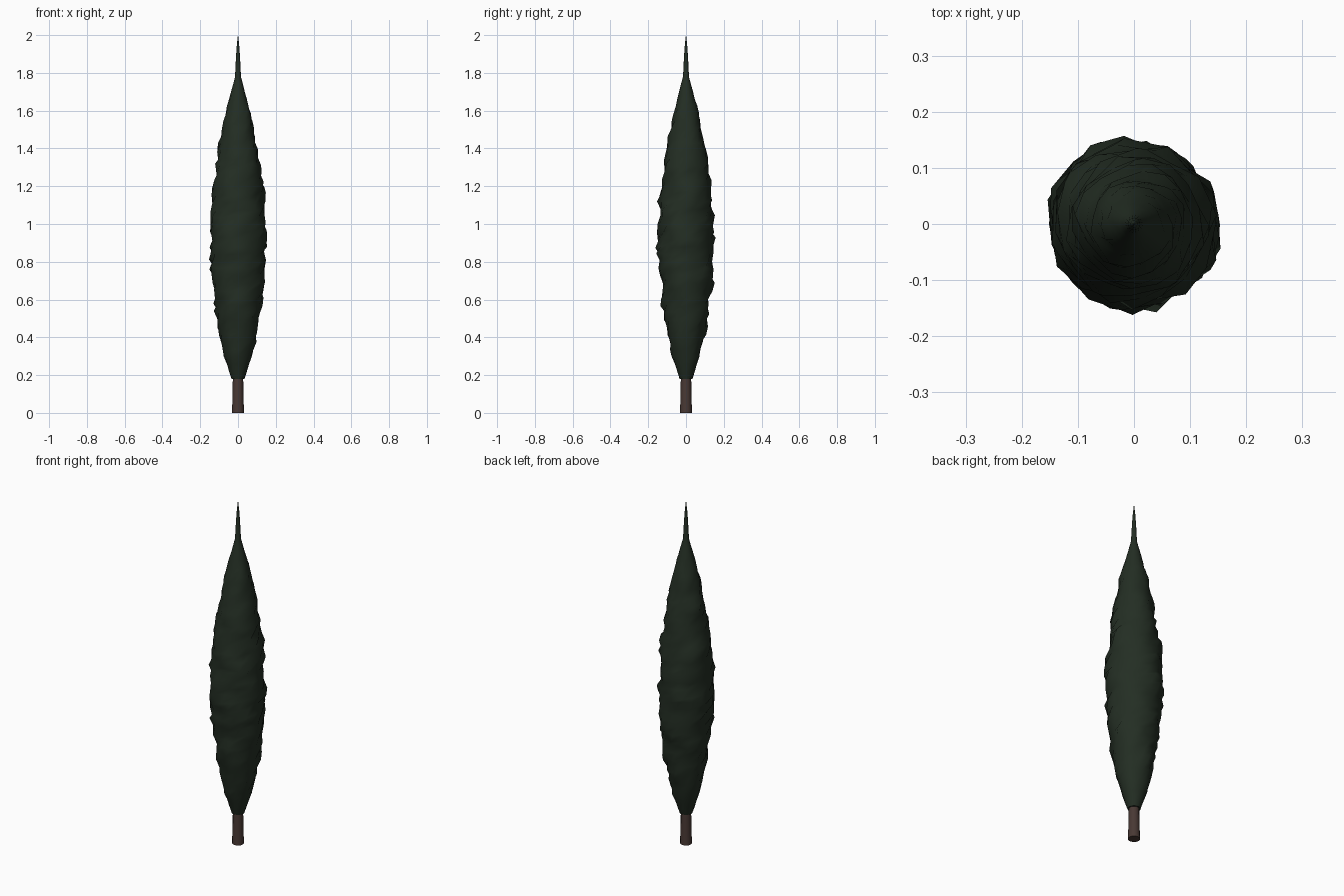
import bpy, bmesh, math, random

if "Cube" in bpy.data.objects:
    bpy.data.objects.remove(bpy.data.objects["Cube"])

random.seed(7)


def material(name, rgb):
    m = bpy.data.materials.new(name)
    m.diffuse_color = (*rgb, 1.0)
    m.use_nodes = True
    m.node_tree.nodes["Principled BSDF"].inputs["Base Color"].default_value = m.diffuse_color
    return m


def loft(name, rings, mat, angle):
    """Skin a list of vertex rings, closing both ends."""
    bm = bmesh.new()
    loops = [[bm.verts.new(p) for p in ring] for ring in rings]
    n = len(loops[0])
    for a, b in zip(loops, loops[1:]):
        for i in range(n):
            j = (i + 1) % n
            bm.faces.new((a[i], a[j], b[j], b[i]))
    bm.faces.new(loops[0][::-1])
    bm.faces.new(loops[-1])
    mesh = bpy.data.meshes.new(name)
    bm.to_mesh(mesh)
    bm.free()
    mesh.materials.append(mat)
    ob = bpy.data.objects.new(name, mesh)
    bpy.context.collection.objects.link(ob)
    bpy.ops.object.select_all(action='DESELECT')
    ob.select_set(True)
    bpy.context.view_layer.objects.active = ob
    bpy.ops.object.shade_smooth_by_angle(angle=math.radians(angle))
    return ob


def ring(z, radius, sides, turn=0.0, rough=0.0, sag=0.0):
    pts = []
    for i in range(sides):
        a = math.tau * i / sides + turn
        # diagonal ridges winding up the crown, plus irregular tufts
        swirl = 0.3 * math.sin(3 * a + 22 * z) + 0.7 * random.uniform(-1, 1)
        r = radius * (1 + rough * swirl)
        pts.append((r * math.cos(a), r * math.sin(a), z + sag * random.uniform(-1, 1)))
    return pts


# Crown outline: height, radius
outline = [(0.18, 0.034), (0.30, 0.074), (0.45, 0.106), (0.58, 0.127),
           (0.72, 0.140), (0.88, 0.147), (1.00, 0.144), (1.15, 0.137),
           (1.28, 0.121), (1.42, 0.099), (1.56, 0.073), (1.68, 0.042),
           (1.78, 0.016), (1.88, 0.011), (1.94, 0.007), (2.00, 0.0006)]


def radius_at(z):
    for (z0, r0), (z1, r1) in zip(outline, outline[1:]):
        if z <= z1:
            return r0 + (r1 - r0) * (z - z0) / (z1 - z0)
    return outline[-1][1]


green = material("dark_foliage_green", (0.017, 0.027, 0.017))
brown = material("bark_brown", (0.065, 0.040, 0.034))

# Crown: twisted, tufted spindle ending in a thin spire
crown = []
steps = 42
for k in range(steps):
    z = 0.18 + (1.78 - 0.18) * k / (steps - 1)
    fade = min(1.0, (z - 0.18) / 0.25, (1.78 - z) / 0.25)
    crown.append(ring(z, radius_at(z), 16, turn=k * 0.13, rough=0.12 * fade, sag=0.010 * fade))
for z in (1.88, 1.94, 2.0):
    crown.append(ring(z, radius_at(z), 16, turn=steps * 0.13))
loft("crown", crown, green, 60)

# Trunk: slim tapered post running into the crown
loft("trunk", [ring(0.0, 0.032, 12), ring(0.02, 0.031, 12), ring(0.25, 0.026, 12)], brown, 40)
